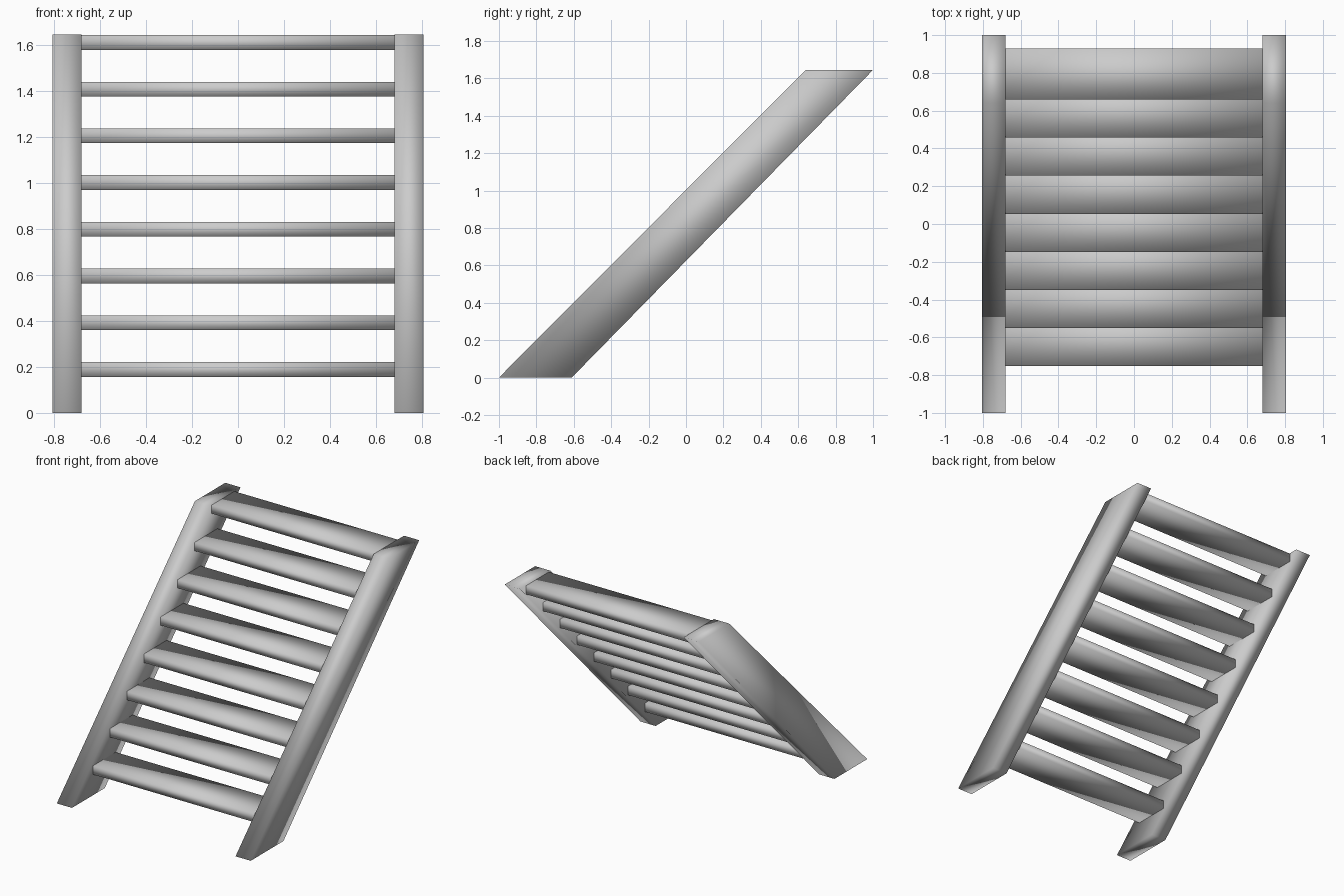
import bpy, bmesh

if "Cube" in bpy.data.objects:
    bpy.data.objects.remove(bpy.data.objects["Cube"])

def prism(name, profile, x0, x1):
    """Extrude a (y, z) profile along x and shade it smooth."""
    bm = bmesh.new()
    face = bm.faces.new([bm.verts.new((x0, y, z)) for y, z in profile])
    ext = bmesh.ops.extrude_face_region(bm, geom=[face])
    moved = [v for v in ext["geom"] if isinstance(v, bmesh.types.BMVert)]
    bmesh.ops.translate(bm, verts=moved, vec=(x1 - x0, 0, 0))
    bmesh.ops.recalc_face_normals(bm, faces=bm.faces)
    for f in bm.faces:
        f.smooth = True
    mesh = bpy.data.meshes.new(name)
    bm.to_mesh(mesh)
    bm.free()
    obj = bpy.data.objects.new(name, mesh)
    bpy.context.collection.objects.link(obj)
    return obj

INNER, OUTER, HEIGHT = 0.68, 0.806, 1.645

# Slanted side stringers, cut level at the floor and the top
slant = [(-1, 0), (-0.611, 0), (1, HEIGHT), (0.64, HEIGHT)]
prism("left_stringer", slant, -OUTER, -INNER)
prism("right_stringer", slant, INNER, OUTER)

# Eight evenly spaced treads between the stringers
STEPS, DEPTH, THICK = 8, 0.27, 0.064
for i in range(STEPS):
    y = -0.752 + i * 0.2015
    z = 0.157 + i * 0.203
    prism(f"tread_{i + 1}",
          [(y, z), (y + DEPTH, z), (y + DEPTH, z + THICK), (y, z + THICK)],
          -INNER, INNER)
